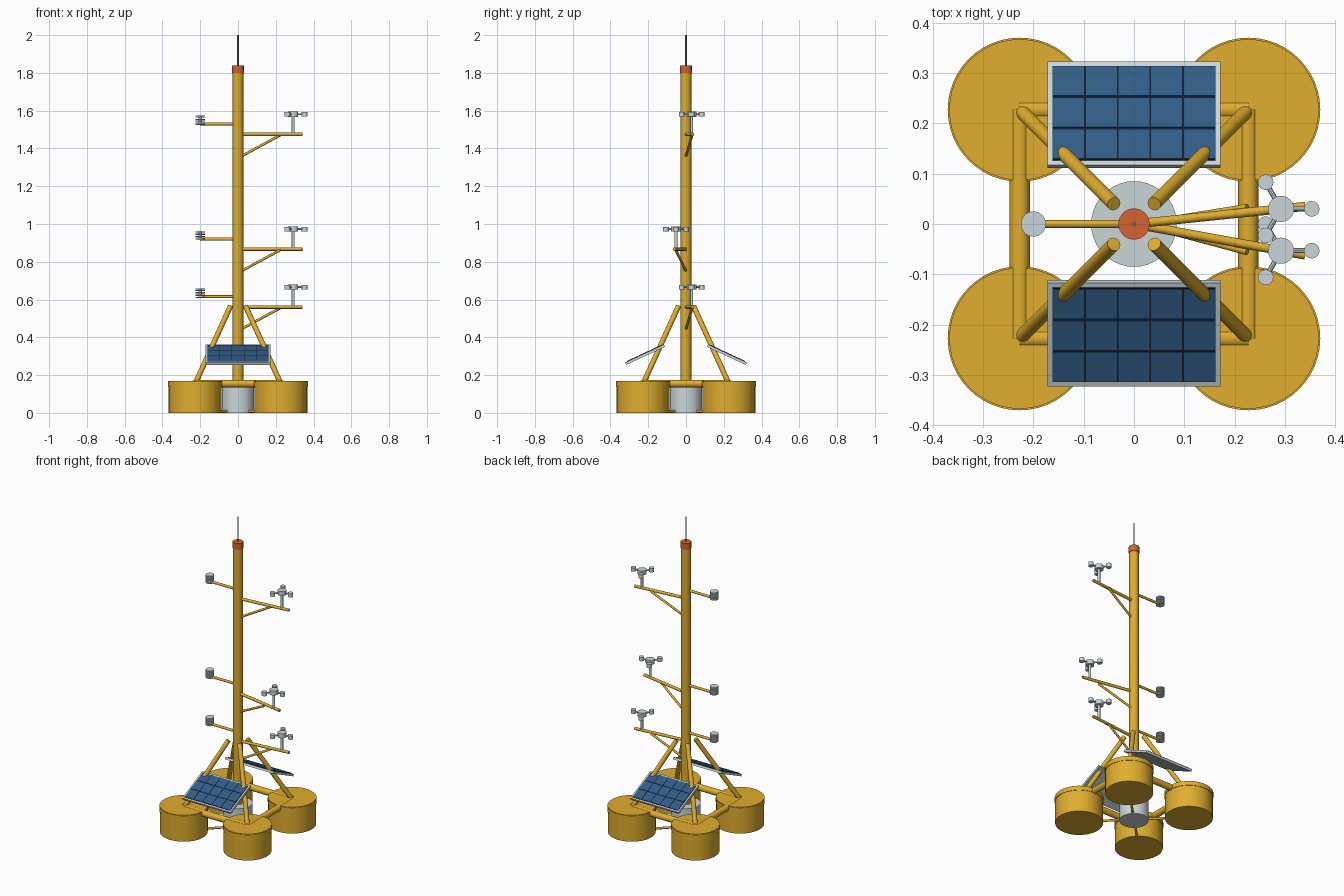
import bpy
from math import radians, cos, sin, pi
from mathutils import Vector, Matrix

cube = bpy.data.objects.get("Cube")
if cube:
    bpy.data.objects.remove(cube, do_unlink=True)


def material(name, r, g, b):
    lin = [((c / 255 + 0.055) / 1.055) ** 2.4 for c in (r, g, b)] + [1]
    m = bpy.data.materials.new(name)
    m.use_nodes = True
    m.diffuse_color = lin
    m.node_tree.nodes["Principled BSDF"].inputs["Base Color"].default_value = lin
    return m


YELLOW = material("buoy yellow", 224, 174, 46)
GREY = material("light grey", 202, 214, 217)
ORANGE = material("beacon orange", 218, 98, 46)
BLUE = material("solar blue", 50, 92, 135)
NAVY = material("panel navy", 20, 30, 46)
STEEL = material("antenna steel", 125, 131, 138)


def tube(name, a, b, r, mat, sides=16):
    """Cylinder running from point a to point b."""
    a, b = Vector(a), Vector(b)
    d = b - a
    bpy.ops.mesh.primitive_cylinder_add(vertices=sides, radius=r, depth=d.length)
    o = bpy.context.object
    o.name = name
    o.matrix_world = Matrix.Translation((a + b) / 2) @ d.to_track_quat('Z', 'Y').to_matrix().to_4x4()
    o.data.materials.append(mat)
    bpy.ops.object.shade_smooth_by_angle(angle=radians(35))
    return o


def post(name, x, y, z0, z1, r, mat, sides=24):
    return tube(name, (x, y, z0), (x, y, z1), r, mat, sides)


def box(name, size, centre, frame, mat):
    """Box placed within a local frame."""
    bpy.ops.mesh.primitive_cube_add(size=1)
    o = bpy.context.object
    o.name = name
    o.data.transform(Matrix.Diagonal((*size, 1)))
    o.matrix_world = frame @ Matrix.Translation(centre)
    o.data.materials.append(mat)


# Floats, legs and lower braces at the four corners
F = 0.227
for sx in (-1, 1):
    for sy in (-1, 1):
        post("float", sx * F, sy * F, 0, 0.17, 0.14, YELLOW, 48)
        post("float_rim", sx * F, sy * F, 0.14, 0.167, 0.143, YELLOW, 48)
        tube("leg", (sx * 0.222, sy * 0.222, 0.165), (sx * 0.04, sy * 0.04, 0.565), 0.014, YELLOW)
        tube("lower_brace", (0, 0, 0.008), (sx * F, sy * F, 0.008), 0.007, YELLOW, 12)

# Square frame joining the floats
for s in (-1, 1):
    tube("frame_side", (s * F, -F, 0.155), (s * F, F, 0.155), 0.02, YELLOW)
    tube("frame_end", (-F, s * F, 0.155), (F, s * F, 0.155), 0.02, YELLOW)

# Central housing, mast, beacon and antenna
post("housing", 0, 0, 0, 0.16, 0.085, GREY, 40)
post("mast", 0, 0, 0.15, 1.81, 0.028, YELLOW, 32)
post("beacon_cap", 0, 0, 1.8, 1.84, 0.031, ORANGE, 32)
post("antenna", 0, 0, 1.83, 2.0, 0.004, STEEL, 8)

# Tilted solar panels, back and front
for turn in (0, pi):
    frame = (Matrix.Rotation(turn, 4, 'Z') @ Matrix.Translation((0, 0.217, 0.308))
             @ Matrix.Rotation(radians(-25), 4, 'X'))
    box("panel_frame", (0.344, 0.226, 0.014), (0, 0, 0), frame, GREY)
    box("panel_backing", (0.324, 0.206, 0.003), (0, 0, 0.0075), frame, NAVY)
    for i in range(5):
        for j in range(3):
            box("solar_cell", (0.0615, 0.064, 0.002), ((i - 2) * 0.065, (j - 1) * 0.069, 0.0095), frame, BLUE)

# Sensor arms with stacked radiation shields on the right
for z in (0.615, 0.92, 1.53):
    tube("sensor_arm", (0, 0, z), (-0.2, 0, z), 0.008, YELLOW, 12)
    post("shield_core", -0.2, 0, z - 0.006, z + 0.044, 0.009, GREY, 12)
    for k in range(6):
        h = z - 0.006 + k * 0.009
        post("shield_plate", -0.2, 0, h, h + 0.005, 0.025, GREY)

# Braced arms with cup anemometers on the left
for z, y, brace_y in ((0.56, 0.03, 0.033), (0.867, -0.053, -0.055), (1.475, 0.03, 0.033)):
    x = 0.292
    tube("anemometer_arm", (0, 0, z), (0.34, y * 0.34 / x, z), 0.009, YELLOW, 12)
    tube("arm_brace", (0.02, 0, z - 0.115), (0.225, brace_y, z - 0.004), 0.007, YELLOW, 12)
    post("anemometer_post", x, y, z, z + 0.11, 0.008, GREY, 12)
    post("anemometer_hub", x, y, z + 0.092, z + 0.12, 0.026, GREY)
    for k in range(3):
        cx, cy = x + 0.061 * cos(k * 2 * pi / 3), y + 0.061 * sin(k * 2 * pi / 3)
        tube("cup_rod", (x, y, z + 0.106), (cx, cy, z + 0.106), 0.005, GREY, 8)
        post("cup", cx, cy, z + 0.094, z + 0.118, 0.0155, GREY, 16)
